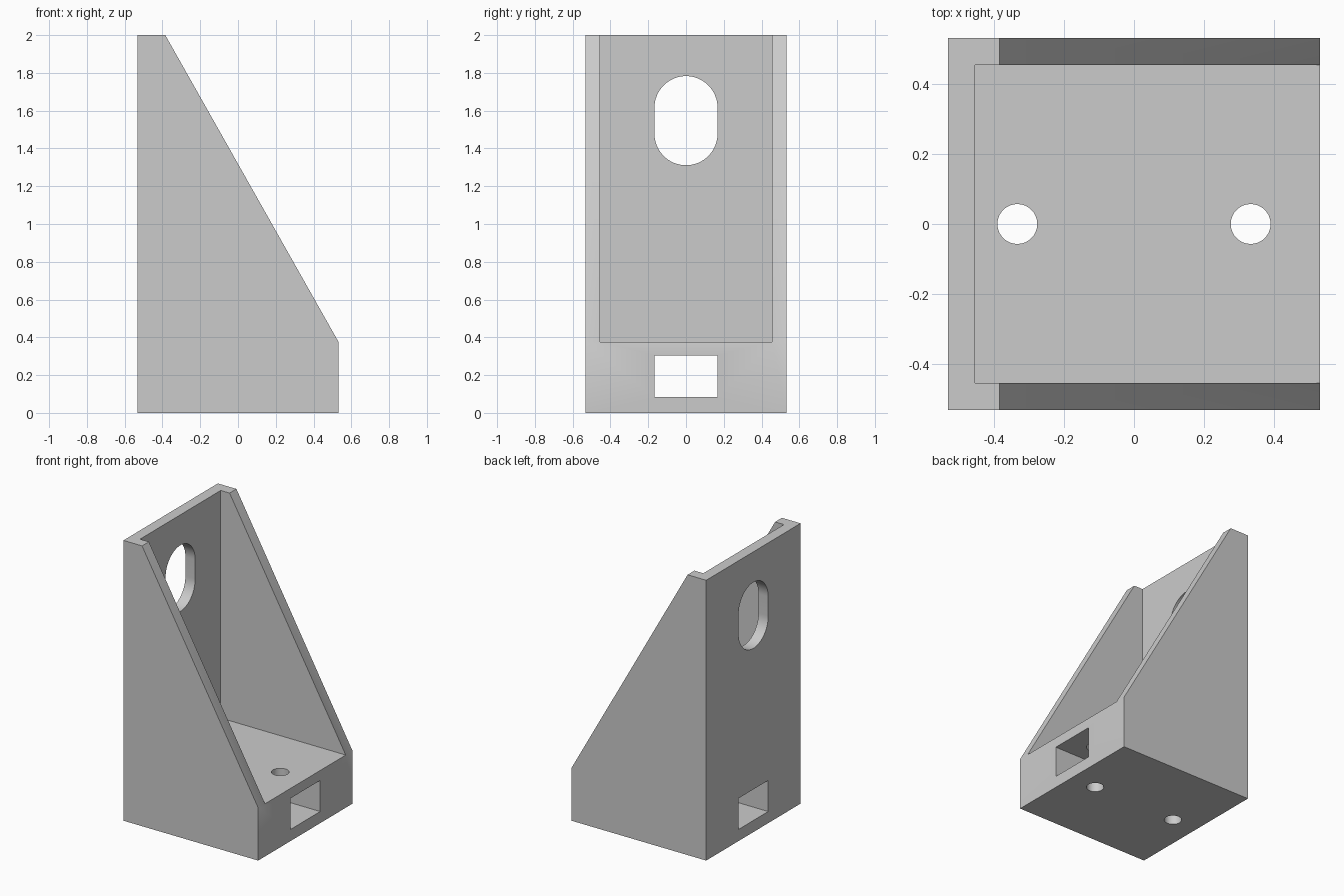
import bpy
import bmesh
import math
from mathutils import Vector

if "Cube" in bpy.data.objects:
    bpy.data.objects.remove(bpy.data.objects["Cube"], do_unlink=True)

HALF = 0.532      # half the footprint
INNER = 0.455     # half the gap between the side walls
FLOOR = 0.376     # top of the base block

grey = bpy.data.materials.new("plain grey")
grey.use_nodes = True
grey.diffuse_color = (0.6, 0.6, 0.6, 1)
grey.node_tree.nodes["Principled BSDF"].inputs["Base Color"].default_value = (0.6, 0.6, 0.6, 1)


def prism(name, points, direction):
    """Extrude a closed outline along a direction."""
    bm = bmesh.new()
    face = bm.faces.new([bm.verts.new(p) for p in points])
    new = bmesh.ops.extrude_face_region(bm, geom=[face])["geom"]
    verts = [v for v in new if isinstance(v, bmesh.types.BMVert)]
    bmesh.ops.translate(bm, verts=verts, vec=Vector(direction))
    bmesh.ops.recalc_face_normals(bm, faces=bm.faces)
    mesh = bpy.data.meshes.new(name)
    bm.to_mesh(mesh)
    bm.free()
    obj = bpy.data.objects.new(name, mesh)
    bpy.context.collection.objects.link(obj)
    mesh.materials.append(grey)
    return obj


def rounded(radius, stretch, steps=32):
    """Circle outline, pulled apart along its second axis into a slot."""
    pts = []
    for side in (0, 1):
        for i in range(steps + (1 if stretch else 0)):
            a = math.pi * (side + i / steps)
            shift = -stretch if side else stretch
            pts.append((radius * math.cos(a), radius * math.sin(a) + shift))
    return pts


# Body: side silhouette extruded across the width
outline = [(-HALF, 0), (HALF, 0), (HALF, FLOOR), (-0.385, 2), (-HALF, 2)]
body = prism("angle_bracket", [(x, -HALF, z) for x, z in outline], (0, 2 * HALF, 0))

# Open space between the back plate and the two side walls
cavity = prism("cavity_cutter",
               [(-INNER, -INNER, FLOOR), (1, -INNER, FLOOR), (1, INNER, FLOOR), (-INNER, INNER, FLOOR)],
               (0, 0, 2))

# Rectangular tunnel through the base and tall slot in the back plate
tunnel = prism("tunnel_cutter",
               [(-1, y, z) for y, z in ((-0.167, 0.083), (0.167, 0.083), (0.167, 0.305), (-0.167, 0.305))],
               (2, 0, 0))
slot = prism("slot_cutter", [(-1, y, z + 1.547) for y, z in rounded(0.167, 0.069)], (0.8, 0, 0))

# Pair of vertical screw holes
holes = [prism("screw_hole_cutter", [(x + cx, y, -0.2) for x, y in rounded(0.057, 0)], (0, 0, 0.9))
         for cx in (-0.334, 0.334)]

cutters = [cavity, tunnel, slot] + holes
for cutter in cutters:
    cutter.hide_render = True
    mod = body.modifiers.new(cutter.name, "BOOLEAN")
    mod.operation = "DIFFERENCE"
    mod.solver = "EXACT"
    mod.object = cutter

# Apply the cuts and discard the cutters
bpy.ops.object.select_all(action="DESELECT")
body.select_set(True)
bpy.context.view_layer.objects.active = body
for mod in list(body.modifiers):
    bpy.ops.object.modifier_apply(modifier=mod.name)
for cutter in cutters:
    bpy.data.objects.remove(cutter, do_unlink=True)
bpy.ops.object.shade_smooth_by_angle(angle=math.radians(30))
